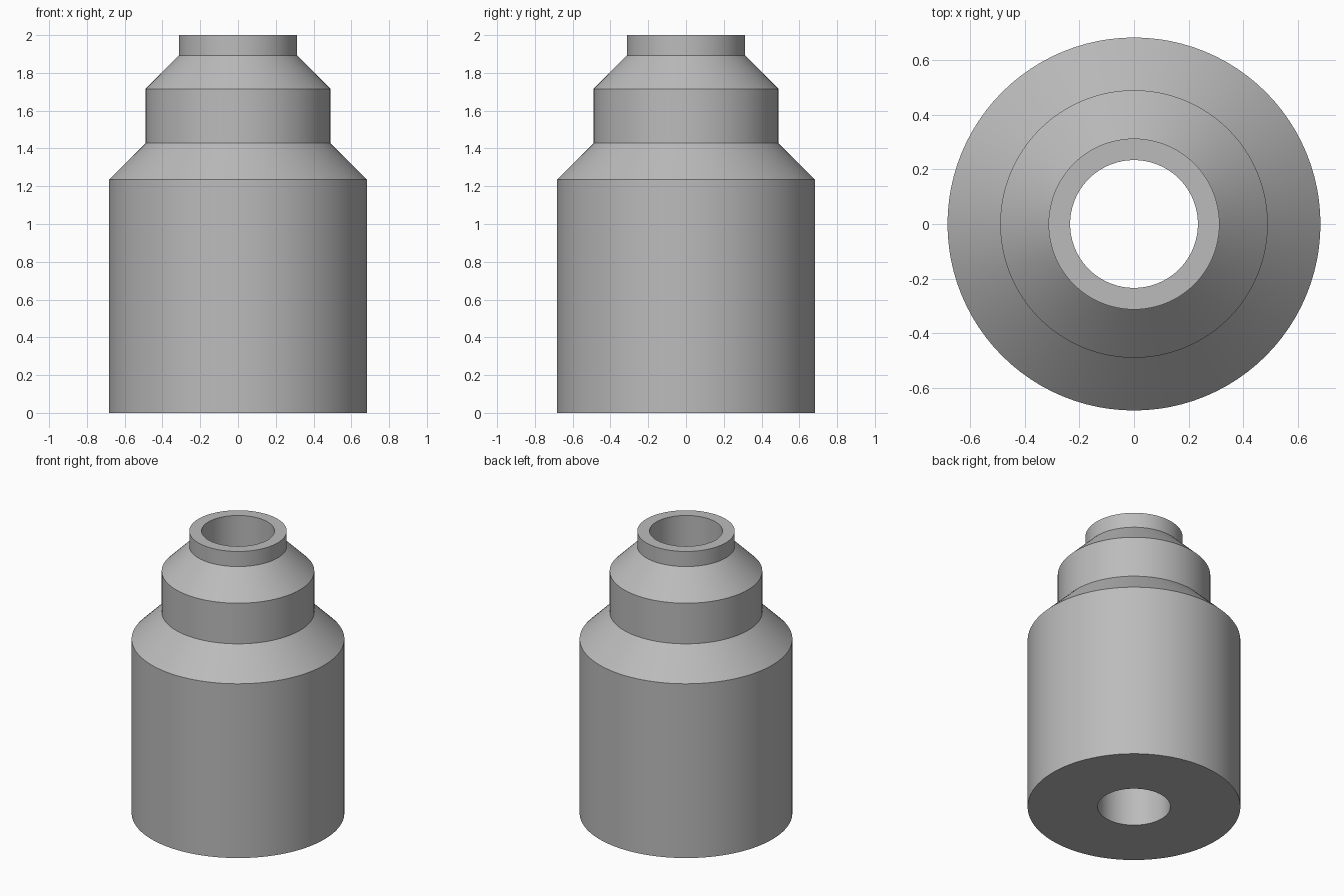
import bpy, bmesh, math
from mathutils import Matrix, Vector

cube = bpy.data.objects.get("Cube")
if cube:
    bpy.data.objects.remove(cube, do_unlink=True)

SIDES = 96
BORE = 0.234

# Plain grey finish
grey = bpy.data.materials.new("plain_grey")
grey.use_nodes = True
colour = (0.5, 0.5, 0.5, 1)
grey.diffuse_color = colour
grey.node_tree.nodes["Principled BSDF"].inputs["Base Color"].default_value = colour

# Closed cross-section (radius, height): stepped outside, straight through bore
profile = [
    (BORE, 0), (0.683, 0),
    (0.683, 1.235), (0.49, 1.428),
    (0.49, 1.716), (0.313, 1.893),
    (0.313, 2), (BORE, 2),
]


def lathe(name, points, material):
    """Revolve a closed cross-section around the z axis."""
    bm = bmesh.new()
    verts = [bm.verts.new((r, 0, z)) for r, z in points]
    edges = [bm.edges.new((v, verts[(i + 1) % len(verts)])) for i, v in enumerate(verts)]
    bmesh.ops.spin(bm, geom=verts + edges, cent=(0, 0, 0), axis=(0, 0, 1),
                   angle=math.tau, steps=SIDES, use_merge=True)
    bmesh.ops.remove_doubles(bm, verts=bm.verts[:], dist=0.0001)
    bmesh.ops.recalc_face_normals(bm, faces=bm.faces[:])
    mesh = bpy.data.meshes.new(name)
    bm.to_mesh(mesh)
    bm.free()
    mesh.materials.append(material)
    obj = bpy.data.objects.new(name, mesh)
    bpy.context.collection.objects.link(obj)
    return obj


# Stepped sleeve with smooth walls and crisp shoulders
sleeve = lathe("stepped_sleeve", profile, grey)
bpy.ops.object.select_all(action="DESELECT")
sleeve.select_set(True)
bpy.context.view_layer.objects.active = sleeve
bpy.ops.object.shade_smooth_by_angle(angle=math.radians(30))
